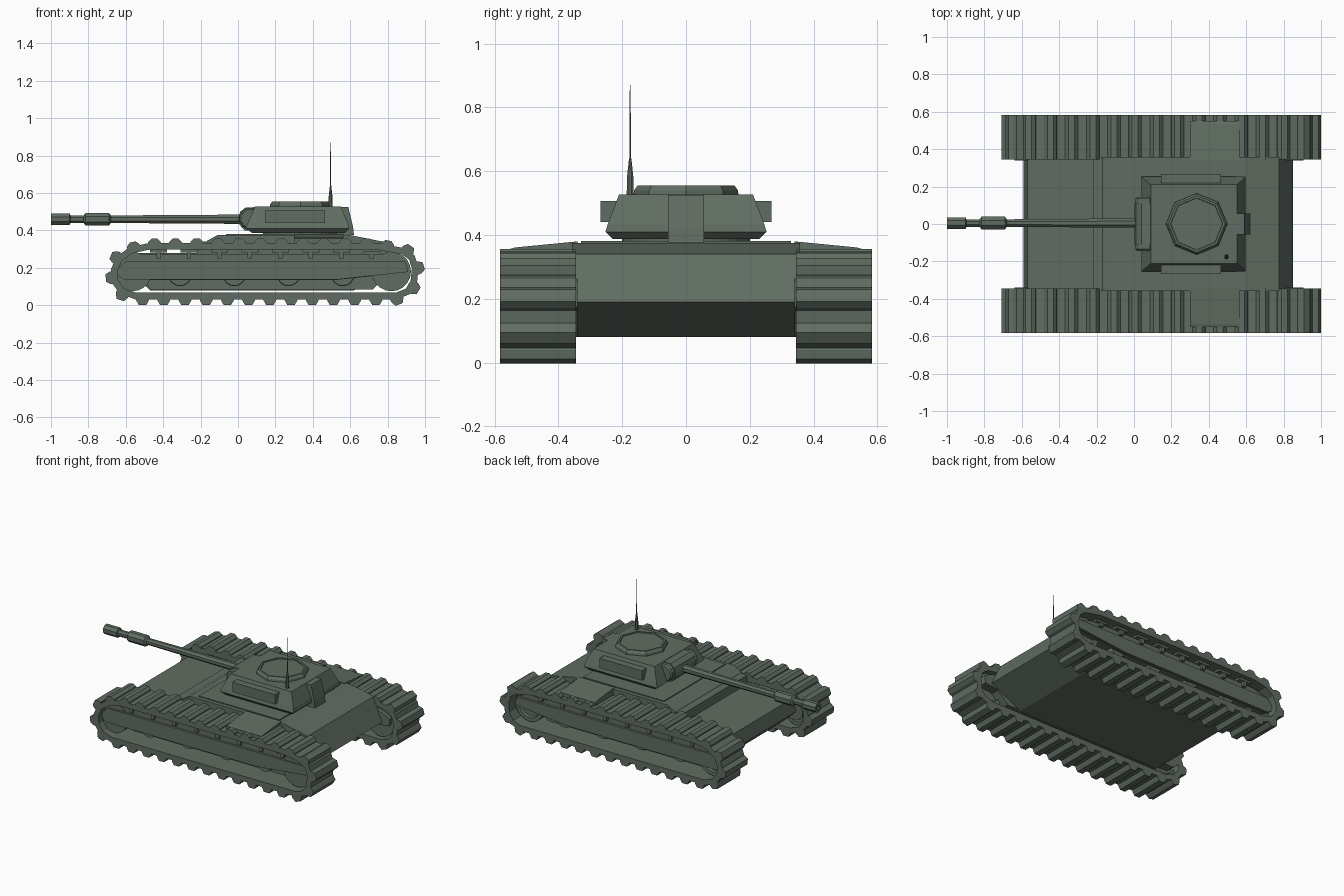
import bpy, bmesh, math
from mathutils import Vector

if "Cube" in bpy.data.objects:
    bpy.data.objects.remove(bpy.data.objects["Cube"])

paint = bpy.data.materials.new("grey_green_paint")
paint.diffuse_color = (0.118, 0.152, 0.122, 1)
paint.use_nodes = True
paint.node_tree.nodes["Principled BSDF"].inputs["Base Color"].default_value = paint.diffuse_color


def finish(name, bm, smooth=False):
    bmesh.ops.recalc_face_normals(bm, faces=bm.faces)
    me = bpy.data.meshes.new(name)
    bm.to_mesh(me)
    bm.free()
    me.materials.append(paint)
    ob = bpy.data.objects.new(name, me)
    bpy.context.collection.objects.link(ob)
    if smooth:
        bpy.context.view_layer.objects.active = ob
        ob.select_set(True)
        bpy.ops.object.shade_smooth_by_angle(angle=math.radians(35))
        ob.select_set(False)
    return ob


def loft(bm, rings):
    """Skin closed rings of 3D points and cap both ends."""
    vs = [[bm.verts.new(p) for p in r] for r in rings]
    n = len(vs[0])
    for a, b in zip(vs, vs[1:]):
        for i in range(n):
            j = (i + 1) % n
            bm.faces.new((a[i], a[j], b[j], b[i]))
    bm.faces.new(vs[0])
    bm.faces.new(vs[-1])


def prism(name, pts, y0, y1):
    """Extrude an xz profile along y."""
    bm = bmesh.new()
    loft(bm, [[(x, y, z) for x, z in pts] for y in (y0, y1)])
    return finish(name, bm)


def box(name, x0, x1, y0, y1, z0, z1):
    return prism(name, [(x0, z0), (x1, z0), (x1, z1), (x0, z1)], y0, y1)


def rect(x0, x1, w, z):
    return [(x0, -w, z), (x1, -w, z), (x1, w, z), (x0, w, z)]


def lathe(name, axis, centre, stations, n, turn=0.0, smooth=False):
    """Stack of n-sided rings (offset along axis, radius)."""
    bm = bmesh.new()
    rings = []
    for d, r in stations:
        ring = []
        for i in range(n):
            a = 2 * math.pi * (i + turn) / n
            u, v = r * math.cos(a), r * math.sin(a)
            o = {"x": (d, u, v), "y": (u, d, v), "z": (u, v, d)}[axis]
            ring.append(Vector(centre) + Vector(o))
        rings.append(ring)
    loft(bm, rings)
    return finish(name, bm, smooth)


# ---- hull and raised superstructure
prism("lower_hull", [(-0.59, 0.19), (-0.47, 0.08), (0.62, 0.08), (0.85, 0.19),
                     (0.775, 0.34), (-0.22, 0.34), (-0.22, 0.28), (-0.57, 0.28)],
      -0.348, 0.348)
prism("front_step", [(-0.225, 0.27), (-0.16, 0.27), (-0.16, 0.335), (-0.18, 0.335)], -0.345, 0.345)
prism("superstructure", [(-0.18, 0.325), (0.775, 0.325), (0.775, 0.34), (0.6, 0.375),
                         (-0.11, 0.375), (-0.165, 0.345)], -0.357, 0.357)
box("deck_plate", -0.065, 0.545, -0.33, 0.33, 0.37, 0.381)

# ---- belt outline (outer surface, clockwise from lower front)
OUT = [(-0.55, 0.032), (0.85, 0.032), (0.92, 0.06), (0.957, 0.12), (0.965, 0.2),
       (0.945, 0.265), (0.89, 0.305), (0.75, 0.332), (-0.48, 0.332), (-0.58, 0.31),
       (-0.65, 0.26), (-0.68, 0.19), (-0.675, 0.12), (-0.63, 0.06)]
OUT = [Vector(p) for p in OUT]
LINKS, THICK, TOOTH = 32, 0.035, 0.03


def sample(t):
    """Point and outward normal at a fraction t of the belt."""
    segs = [(a, b, (b - a).length) for a, b in zip(OUT, OUT[1:] + OUT[:1])]
    d = (t % 1) * sum(s[2] for s in segs)
    for a, b, l in segs:
        if d <= l:
            tan = (b - a) / l
            return a + tan * d, tan, Vector((tan.y, -tan.x))
        d -= l
    return OUT[0], Vector((1, 0)), Vector((0, -1))


def track(side):
    bm = bmesh.new()
    y0, y1 = 0.345 * side, 0.583 * side
    n = len(OUT)
    inner = []
    for i, p in enumerate(OUT):
        t1 = (p - OUT[i - 1]).normalized()
        t2 = (OUT[(i + 1) % n] - p).normalized()
        t = (t1 + t2).normalized()
        inner.append(p - Vector((t.y, -t.x)) * THICK / max(0.5, t.dot(t1)))
    quad = [[bm.verts.new((q.x, y, q.y)) for q, y in
             ((OUT[i], y0), (OUT[i], y1), (inner[i], y1), (inner[i], y0))] for i in range(n)]
    for i in range(n):
        a, b = quad[i], quad[(i + 1) % n]
        for k in range(4):
            bm.faces.new((a[k], a[(k + 1) % 4], b[(k + 1) % 4], b[k]))
    # cleats: tapered bars across the belt
    for k in range(LINKS):
        p, tan, nor = sample((k + 0.35) / LINKS)
        prof = [p + tan * a + nor * b for a, b in
                ((-0.036, -0.012), (0.036, -0.012), (0.034, 0.006), (0.02, TOOTH), (-0.02, TOOTH), (-0.034, 0.006))]
        low = 0.024 / TOOTH if p.y > 0.3 else 1
        prof = [q if i < 3 or i == 5 else p + (q - p) * low for i, q in enumerate(prof)]
        loft(bm, [[(q.x, y, q.y) for q in prof] for y in (y0, y1)])
    return finish("track_left" if side > 0 else "track_right", bm)


for side, tag in ((1, "left"), (-1, "right")):
    track(side)
    # suspension body, lower inner beam and outer panel
    frame = [(-0.64, 0.17), (-0.6, 0.135), (0.52, 0.135), (0.9, 0.175), (0.905, 0.225),
             (0.86, 0.25), (0.76, 0.275), (-0.5, 0.275), (-0.6, 0.25), (-0.64, 0.215)]
    prism("suspension_body_" + tag, frame, 0.34 * side, 0.53 * side)
    panel = [(-0.65, 0.19), (-0.645, 0.16), (-0.61, 0.137), (0.52, 0.137), (0.91, 0.178),
             (0.895, 0.235), (-0.6, 0.235)]
    prism("side_panel_" + tag, panel, 0.52 * side, 0.545 * side)
    prism("lower_beam_" + tag, [(-0.5, 0.14), (-0.47, 0.085), (0.72, 0.085), (0.8, 0.16)],
          0.34 * side, 0.46 * side)
    # end wheels and road wheels
    for x, z, r in ((-0.565, 0.18, 0.105), (0.82, 0.18, 0.105)):
        lathe("end_wheel_" + tag, "y", (x, 0.45 * side, z),
              ((-0.085, r * 0.6), (-0.085, r), (0.065, r), (0.065, r * 0.75), (0.05, r * 0.7)), 20, 0, True)
    for i in range(4):
        lathe("road_wheel_" + tag, "y", (-0.31 + 0.29 * i, 0.45 * side, 0.165),
              ((-0.07, 0.06), (-0.06, 0.063), (0.06, 0.063), (0.07, 0.058)), 16, 0, True)
    # return skids under the upper belt run
    for i in range(8):
        x = -0.425 + 0.163 * i
        z = 0.285 if i < 7 else 0.275
        box("skid_bar_" + tag, x - 0.045, x + 0.045, 0.37 * side, 0.55 * side, z - 0.003, z + 0.012)
        box("skid_stem_" + tag, x - 0.012, x + 0.012, 0.5 * side, 0.548 * side, 0.25, z)
    # sloped stowage lid over the track
    bm = bmesh.new()
    loft(bm, [[(x, y * side, z) for y, z in ((0.34, 0.33), (0.55, 0.33), (0.55, 0.357),
                                            (0.535, 0.361), (0.34, 0.38))] for x in (0.3, 0.565)])
    finish("stowage_lid_" + tag, bm)
    # turret side bin
    box("turret_bin_" + tag, 0.145, 0.465, 0.2 * side, 0.268 * side, 0.44, 0.506)

# ---- turret
lathe("turret_ring", "z", (0.335, 0, 0.37), ((0, 0.2), (0.025, 0.2)), 24, 0, True)
bm = bmesh.new()
loft(bm, [rect(0.075, 0.57, 0.23, 0.387), rect(0.04, 0.595, 0.253, 0.41),
          rect(0.05, 0.59, 0.245, 0.435), rect(0.09, 0.55, 0.21, 0.527)])
finish("turret", bm)
prism("turret_rear_box", [(0.5, 0.375), (0.62, 0.375), (0.615, 0.42), (0.59, 0.525), (0.5, 0.525)],
      -0.056, 0.056)
lathe("cupola", "z", (0.335, 0, 0.52), ((0, 0.165), (0.02, 0.163), (0.035, 0.152), (0.035, 0.14), (0.03, 0.138)), 8)

# ---- mantlet and gun
prism("mantlet", [(0.1, 0.4), (0.035, 0.4), (0.008, 0.43), (0.002, 0.465), (0.012, 0.5),
                  (0.04, 0.522), (0.1, 0.525)], -0.11, 0.11)
lathe("mantlet_drum", "y", (0.065, 0, 0.463), ((-0.145, 0.05), (-0.135, 0.058), (0.135, 0.058), (0.145, 0.05)), 12, 0.5)
lathe("gun_barrel", "x", (0, 0.005, 0.46),
      ((-0.91, 0.022), (-0.65, 0.022), (-0.1, 0.026), (0.06, 0.027)), 8, 0.5)
lathe("muzzle_brake_front", "x", (0, 0.005, 0.46),
      ((-0.99, 0.018), (-1.0, 0.018), (-1.0, 0.033), (-0.9, 0.033), (-0.895, 0.02)), 8, 0.5)
lathe("muzzle_brake_rear", "x", (0, 0.005, 0.46),
      ((-0.825, 0.022), (-0.815, 0.037), (-0.69, 0.037), (-0.68, 0.022)), 8, 0.5)

# ---- aerial
lathe("aerial_base", "z", (0.495, -0.175, 0.52), ((0, 0.012), (0.06, 0.011), (0.12, 0.004)), 8, 0.5)
lathe("aerial_rod", "z", (0.495, -0.175, 0.62), ((0, 0.003), (0.25, 0.0015)), 6)
